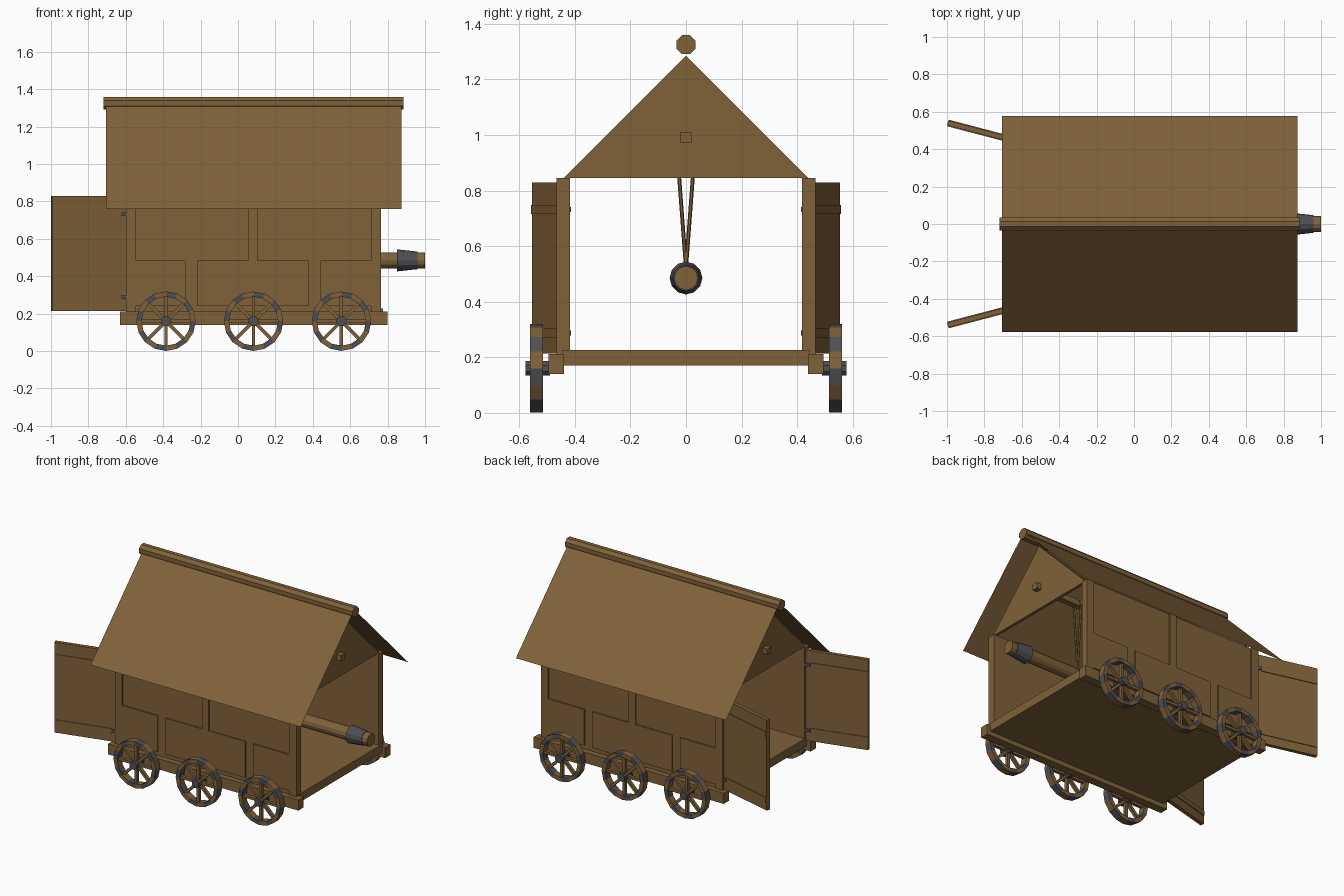
import bpy, bmesh, math
from mathutils import Matrix, Vector

if "Cube" in bpy.data.objects:
    bpy.data.objects.remove(bpy.data.objects["Cube"])


def material(name, rgb):
    m = bpy.data.materials.new(name)
    m.diffuse_color = (*rgb, 1)
    m.use_nodes = True
    m.node_tree.nodes["Principled BSDF"].inputs["Base Color"].default_value = m.diffuse_color
    return m


WOOD = material("brown wood", (0.215, 0.122, 0.041))
IRON = material("grey iron", (0.078, 0.078, 0.088))


def finish(name, bm, *mats):
    bmesh.ops.recalc_face_normals(bm, faces=bm.faces)
    me = bpy.data.meshes.new(name)
    bm.to_mesh(me)
    bm.free()
    for m in mats:
        me.materials.append(m)
    ob = bpy.data.objects.new(name, me)
    bpy.context.collection.objects.link(ob)
    return ob


def add_box(bm, lo, hi, mat=None):
    lo, hi = Vector(lo), Vector(hi)
    size = [abs(v) for v in hi - lo]
    m = Matrix.Translation((lo + hi) / 2) @ Matrix.Diagonal((*size, 1))
    bmesh.ops.create_cube(bm, size=1, matrix=(mat or Matrix()) @ m)


def add_rod(bm, a, b, r1, r2, sides, turn=0):
    a, b = Vector(a), Vector(b)
    d = b - a
    m = (Matrix.Translation((a + b) / 2) @ d.to_track_quat('Z', 'Y').to_matrix().to_4x4()
         @ Matrix.Rotation(turn, 4, 'Z'))
    bmesh.ops.create_cone(bm, cap_ends=True, segments=sides, radius1=r1, radius2=r2,
                          depth=d.length, matrix=m)


def box(name, lo, hi, mat=WOOD):
    bm = bmesh.new()
    add_box(bm, lo, hi)
    return finish(name, bm, mat)


def rod(name, a, b, r1, r2, sides, mat=WOOD, turn=0):
    bm = bmesh.new()
    add_rod(bm, a, b, r1, r2, sides, turn)
    return finish(name, bm, mat)


# floor
box("floor", (-0.6, -0.445, 0.17), (0.775, 0.445, 0.227))

# roof sheets and ridge pole
for s, side in ((-1, "front"), (1, "back")):
    bm = bmesh.new()
    bm.faces.new([bm.verts.new(p) for p in (
        (-0.705, 0, 1.338), (0.875, 0, 1.338),
        (0.875, s * 0.578, 0.76), (-0.705, s * 0.578, 0.76))])
    finish(side + "_roof_sheet", bm, WOOD)
rod("ridge_pole", (-0.72, 0, 1.325), (0.885, 0, 1.325), 0.037, 0.037, 8, turn=math.pi / 8)

# gables and the beam the ram hangs from
for name, x in (("right_gable", 0.735), ("left_gable", -0.59)):
    bm = bmesh.new()
    f = bm.faces.new([bm.verts.new(p) for p in (
        (x, -0.44, 0.845), (x, 0.44, 0.845), (x, 0, 1.285))])
    ext = bmesh.ops.extrude_face_region(bm, geom=[f])["geom"]
    bmesh.ops.translate(bm, vec=(0.02, 0, 0),
                        verts=[v for v in ext if isinstance(v, bmesh.types.BMVert)])
    finish(name, bm, WOOD)
box("hanging_beam", (-0.625, -0.02, 0.97), (0.79, 0.02, 1.01))

# ram with iron collar, and its ropes
rod("ram_log", (-0.55, 0, 0.485), (1.0, 0, 0.485), 0.043, 0.043, 12)
rod("ram_collar", (0.85, 0, 0.485), (0.96, 0, 0.485), 0.059, 0.047, 12, IRON)
for i, x in enumerate((-0.29, 0.45)):
    bm = bmesh.new()
    for s in (-1, 1):
        add_rod(bm, (x, 0, 0.52), (x, s * 0.036, 1.0), 0.007, 0.007, 6)
    add_box(bm, (x - 0.007, -0.04, 1.0), (x + 0.007, 0.04, 1.014))
    finish(f"ram_rope_{i + 1}", bm, WOOD)

for s, side in ((-1, "front"), (1, "back")):
    # chassis beam
    box(side + "_chassis_beam", (-0.63, s * 0.438, 0.14), (0.8, s * 0.495, 0.212))

    # wall: recessed backing with raised posts and lower panels
    bm = bmesh.new()
    add_box(bm, (-0.6, s * 0.417, 0.21), (0.765, s * 0.457, 0.845))
    for x0, x1, z0, z1 in ((-0.6, -0.545, 0.21, 0.845), (0.055, 0.105, 0.485, 0.845),
                           (0.71, 0.765, 0.21, 0.845), (-0.545, -0.28, 0.24, 0.485),
                           (-0.22, 0.38, 0.24, 0.485), (0.44, 0.71, 0.24, 0.485)):
        add_box(bm, (x0, s * 0.45, z0), (x1, s * 0.466, z1))
    finish(side + "_wall", bm, WOOD)

    # open door with battens, swung out from the rear corner
    swing = Matrix.Translation((-0.602, s * 0.437, 0)) @ Matrix.Rotation(-s * math.radians(14.7), 4, 'Z')
    bm = bmesh.new()
    add_box(bm, (-0.408, -0.013, 0.214), (0, 0.013, 0.828), swing)
    for z in (0.287, 0.732):
        add_box(bm, (-0.405, -0.018, z - 0.016), (-0.03, 0.018, z + 0.016), swing)
    finish(side + "_door", bm, WOOD)
    bm = bmesh.new()
    for z in (0.287, 0.732):
        add_box(bm, (-0.03, -0.022, z - 0.009), (0.006, 0.022, z + 0.009), swing)
    finish(side + "_door_hinges", bm, IRON)

    # wheels: rim of alternating wood and iron blocks, eight spokes, iron hub
    for i, x in enumerate((-0.385, 0.083, 0.553)):
        bm = bmesh.new()
        c = Vector((x, 0, 0.16))
        N = 16
        loops = []
        for r, y in ((0.131, 0.515), (0.159, 0.515), (0.159, 0.561), (0.131, 0.561)):
            loops.append([bm.verts.new(c + Vector((r * math.cos(a), s * y, r * math.sin(a))))
                          for a in (2 * math.pi * k / N for k in range(N))])
        for k in range(N):
            n = (k + 1) % N
            for j in range(4):
                A, B = loops[j], loops[(j + 1) % 4]
                f = bm.faces.new((A[k], A[n], B[n], B[k]))
                f.material_index = k % 2
        finish(f"{side}_wheel_rim_{i + 1}", bm, WOOD, IRON)

        bm = bmesh.new()
        for k in range(4):
            m = Matrix.Translation(c) @ Matrix.Rotation(k * math.pi / 4, 4, 'Y')
            add_box(bm, (-0.138, s * 0.527, -0.009), (0.138, s * 0.549, 0.009), m)
        finish(f"{side}_wheel_spokes_{i + 1}", bm, WOOD)
        rod(f"{side}_wheel_hub_{i + 1}", (x, s * 0.49, 0.16), (x, s * 0.578, 0.16),
            0.028, 0.028, 8, IRON, math.pi / 8)
